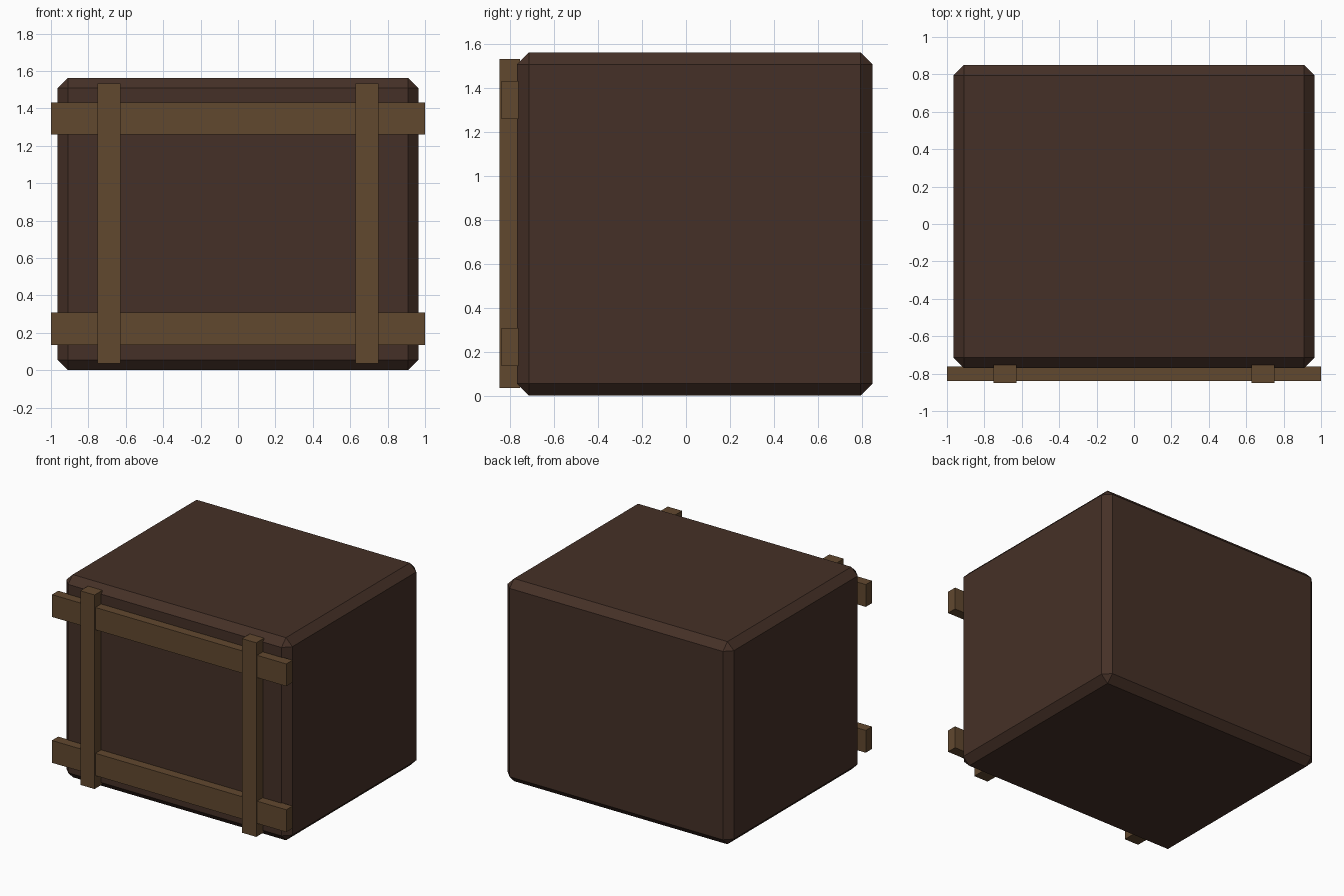
import bpy

if "Cube" in bpy.data.objects:
    bpy.data.objects.remove(bpy.data.objects["Cube"])


def material(name, rgb):
    m = bpy.data.materials.new(name)
    m.diffuse_color = (*rgb, 1.0)
    m.use_nodes = True
    m.node_tree.nodes["Principled BSDF"].inputs["Base Color"].default_value = m.diffuse_color
    return m


dark_wood = material("dark_brown", (0.060, 0.030, 0.020))
light_wood = material("light_brown", (0.120, 0.065, 0.028))


def box(name, lo, hi, mat, bevel=0.0):
    """Axis-aligned box between two corners, with optional chamfered edges."""
    centre = [(a + b) / 2 for a, b in zip(lo, hi)]
    bpy.ops.mesh.primitive_cube_add(size=1, location=centre)
    ob = bpy.context.object
    ob.name = name
    ob.scale = [b - a for a, b in zip(lo, hi)]
    bpy.ops.object.transform_apply(location=False, rotation=False, scale=True)
    ob.data.materials.append(mat)
    if bevel:
        mod = ob.modifiers.new("chamfer", 'BEVEL')
        mod.width = bevel
        mod.segments = 1
    return ob


# Chamfered crate body
box("crate_body", (-0.965, -0.77, 0.0), (0.965, 0.85, 1.563), dark_wood, 0.055)

# Horizontal slats across the front
for name, z0, z1 in (("lower_slat", 0.135, 0.307), ("upper_slat", 1.26, 1.432)):
    box(name, (-1.0, -0.84, z0), (1.0, -0.763, z1), light_wood)

# Upright slats, slightly thicker than the horizontal ones
for name, x in (("left_upright", -0.69), ("right_upright", 0.69)):
    box(name, (x - 0.061, -0.85, 0.035), (x + 0.061, -0.755, 1.532), light_wood)
